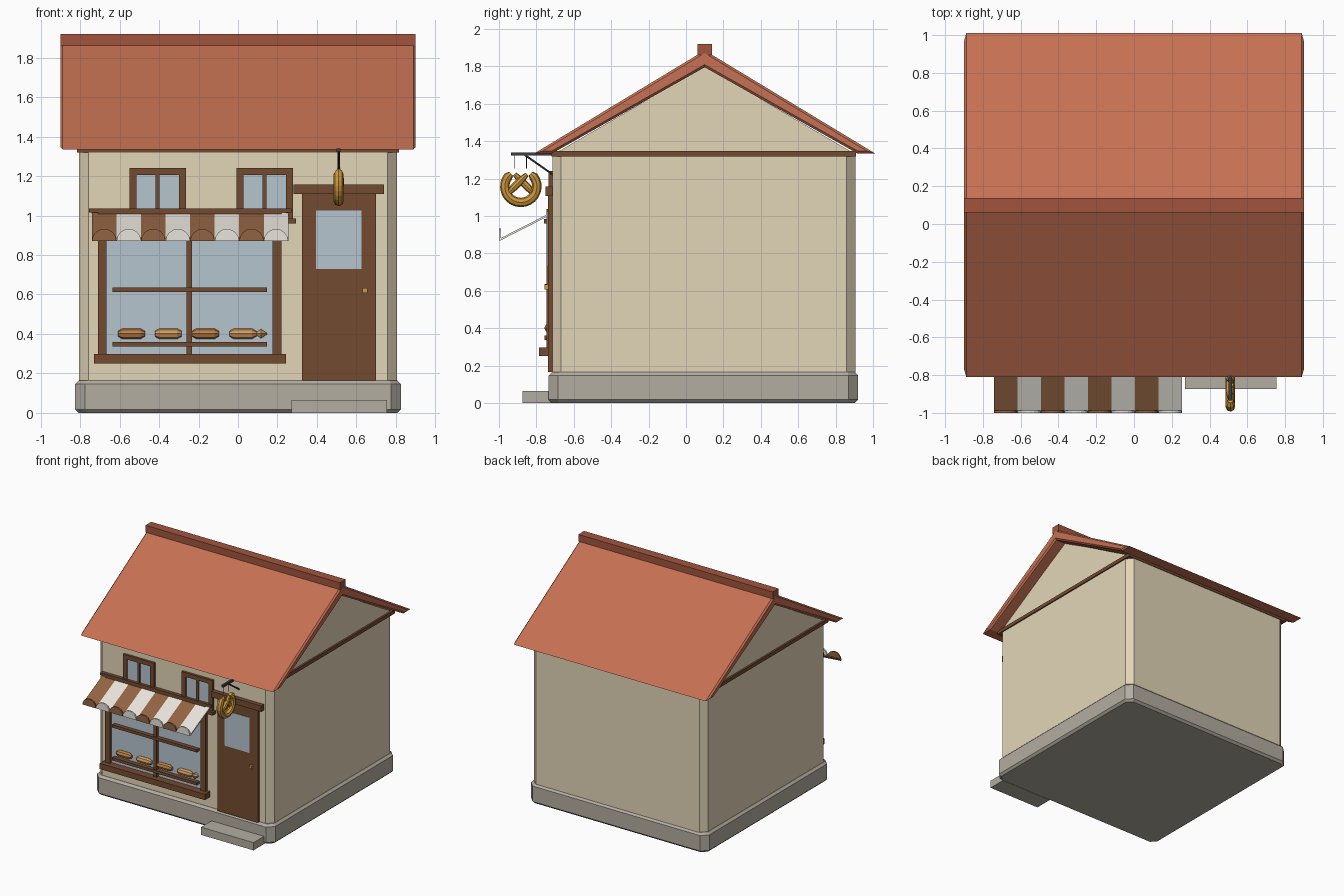
import bpy, bmesh, math
from mathutils import Vector

if "Cube" in bpy.data.objects:
    bpy.data.objects.remove(bpy.data.objects["Cube"])


def material(name, r, g, b):
    m = bpy.data.materials.new(name)
    m.diffuse_color = tuple((c / 255) ** 2.2 for c in (r, g, b)) + (1,)
    m.use_nodes = True
    m.node_tree.nodes["Principled BSDF"].inputs["Base Color"].default_value = m.diffuse_color
    return m


CREAM = material("cream_plaster", 226, 212, 182)
STONE = material("stone", 178, 172, 160)
TILE = material("roof_tile", 196, 112, 84)
RIDGE = material("ridge_tile", 160, 86, 64)
WOOD = material("wood", 115, 76, 52)
STRIPE = material("awning_brown", 145, 100, 68)
WHITE = material("awning_white", 232, 228, 220)
GLASS = material("glass", 180, 196, 206)
IRON = material("iron", 62, 62, 68)
GOLD = material("golden_crust", 205, 150, 62)
CRUST = material("bread_dark", 190, 128, 72)
LOAF = material("bread_light", 212, 156, 96)


def finish(bm, name, mat):
    bmesh.ops.recalc_face_normals(bm, faces=bm.faces)
    me = bpy.data.meshes.new(name)
    bm.to_mesh(me)
    bm.free()
    me.materials.append(mat)
    ob = bpy.data.objects.new(name, me)
    bpy.context.collection.objects.link(ob)
    return ob


def prism(name, pts, offset, mat, bevel=0):
    """Extrude a closed 3D profile by offset; optionally bevel its end rims."""
    bm = bmesh.new()
    off = Vector(offset)
    f = bm.faces.new([bm.verts.new(p) for p in pts])
    ext = bmesh.ops.extrude_face_region(bm, geom=[f])["geom"]
    bmesh.ops.translate(bm, vec=off, verts=[v for v in ext if isinstance(v, bmesh.types.BMVert)])
    if bevel:
        d = off.normalized()
        rims = [e for e in bm.edges
                if abs((e.verts[0].co - e.verts[1].co).normalized().dot(d)) < 0.5]
        bmesh.ops.bevel(bm, geom=rims, offset=bevel, segments=1, affect='EDGES')
    return finish(bm, name, mat)


def box(name, x0, x1, y0, y1, z0, z1, mat):
    return prism(name, [(x0, y0, z0), (x1, y0, z0), (x1, y1, z0), (x0, y1, z0)], (0, 0, z1 - z0), mat)


def chamfered_block(name, x, y0, y1, z0, z1, c, mat, bevel=0):
    pts = [(-x + c, y0), (x - c, y0), (x, y0 + c), (x, y1 - c),
           (x - c, y1), (-x + c, y1), (-x, y1 - c), (-x, y0 + c)]
    return prism(name, [(a, b, z0) for a, b in pts], (0, 0, z1 - z0), mat, bevel)


def tube(name, path, r, sides, mat):
    """Capped round tube along a path lying in a plane of constant x."""
    bm = bmesh.new()
    path = [Vector(p) for p in path]
    side = Vector((1, 0, 0))
    rings = []
    for i, p in enumerate(path):
        t = (path[min(i + 1, len(path) - 1)] - path[max(i - 1, 0)]).normalized()
        up = side.cross(t)
        k = 0.6 if i in (0, len(path) - 1) else 1
        rings.append([bm.verts.new(p + k * r * (math.cos(a) * side + math.sin(a) * up))
                      for a in (2 * math.pi * j / sides for j in range(sides))])
    for a, b in zip(rings, rings[1:]):
        for j in range(sides):
            bm.faces.new((a[j], a[j - 1], b[j - 1], b[j]))
    bm.faces.new(rings[0])
    bm.faces.new(rings[-1])
    return finish(bm, name, mat)


def lathe_x(name, cx, cy, cz, profile, mat, sides=8):
    """Solid turned around the x axis from (x, radius) pairs."""
    bm = bmesh.new()
    rings = [[bm.verts.new((cx + x, cy + r * math.cos(a), cz + r * math.sin(a)))
              for a in (2 * math.pi * j / sides for j in range(sides))] for x, r in profile]
    for a, b in zip(rings, rings[1:]):
        for j in range(sides):
            bm.faces.new((a[j], a[j - 1], b[j - 1], b[j]))
    bm.faces.new(rings[0])
    bm.faces.new(rings[-1])
    return finish(bm, name, mat)


# Building body
chamfered_block("foundation", 0.825, -0.735, 0.92, 0, 0.165, 0.05, STONE, 0.018)
chamfered_block("walls", 0.805, -0.715, 0.905, 0.16, 1.33, 0.048, CREAM)
box("eave_board", -0.815, 0.815, -0.72, 0.91, 1.318, 1.348, WOOD)
prism("gables", [(-0.8, -0.69, 1.34), (-0.8, 0.1, 1.80), (-0.8, 0.89, 1.34)], (1.6, 0, 0), CREAM)
box("door_step", 0.27, 0.755, -0.873, -0.72, 0, 0.065, STONE)

# Roof
prism("roof", [(-0.9, y, z) for y, z in ((-0.81, 1.335), (0.1, 1.885), (1.01, 1.335),
      (0.915, 1.335), (0.1, 1.795), (-0.715, 1.335))], (1.8, 0, 0), TILE, 0.012)
box("ridge_cap", -0.9, 0.9, 0.062, 0.138, 1.86, 1.92, RIDGE)

# Door
box("door", 0.325, 0.7, -0.738, -0.70, 0.165, 1.12, WOOD)
box("door_header", 0.28, 0.74, -0.752, -0.70, 1.108, 1.158, WOOD)
box("door_glass", 0.395, 0.625, -0.742, -0.71, 0.73, 1.025, GLASS)
box("door_knob", 0.632, 0.657, -0.757, -0.73, 0.608, 0.633, GOLD)

# Shop window
box("shop_glass", -0.67, 0.18, -0.722, -0.70, 0.29, 1.02, GLASS)
for n, x0, x1 in (("left_post", -0.71, -0.665), ("right_post", 0.175, 0.22), ("mullion", -0.26, -0.232)):
    box("shop_" + n, x0, x1, -0.745, -0.70, 0.28, 1.02, WOOD)
box("shop_head", -0.71, 0.22, -0.745, -0.70, 0.975, 1.02, WOOD)
box("shop_sill", -0.73, 0.243, -0.785, -0.70, 0.25, 0.298, WOOD)
box("awning_rail", -0.755, 0.27, -0.745, -0.70, 1.015, 1.036, WOOD)
for z in (0.337, 0.612):
    box("display_shelf", -0.635, 0.147, -0.757, -0.71, z, z + 0.023, WOOD)

# Bread on the lower shelf
for i, x in enumerate((-0.54, -0.353, -0.165, 0.025)):
    lathe_x("loaf", x, -0.73, 0.401,
            [(-0.068, 0.014), (-0.045, 0.027), (0.045, 0.027), (0.068, 0.014)], LOAF if i % 2 else CRUST)
lathe_x("bun", 0.117, -0.73, 0.401, [(-0.03, 0.003), (0, 0.027), (0.03, 0.003)], LOAF, 6)

# Upper windows
for cx in (-0.407, 0.135):
    box("upper_glass", cx - 0.12, cx + 0.12, -0.722, -0.70, 0.98, 1.22, GLASS)
    for x in (cx - 0.143, cx + 0.108):
        box("upper_jamb", x, x + 0.035, -0.735, -0.70, 0.975, 1.24, WOOD)
    box("upper_mullion", cx - 0.01, cx + 0.01, -0.732, -0.70, 0.975, 1.22, WOOD)
    box("upper_head", cx - 0.143, cx + 0.143, -0.735, -0.70, 1.205, 1.24, WOOD)
    box("upper_sill", cx - 0.16, cx + 0.16, -0.758, -0.70, 0.96, 0.985, WOOD)

# Striped awning with scalloped front edge
W = 0.995 / 8
for i in range(8):
    x = -0.74 + i * W
    mat = WHITE if i % 2 else STRIPE
    prism("awning_stripe", [(x, -0.715, 1.022), (x, -0.99, 0.882), (x, -0.99, 0.87), (x, -0.715, 1.01)],
          (W, 0, 0), mat)
    arc = [(x + W / 2 + W / 2 * math.cos(a), -1.0, 0.87 + W / 2 * math.sin(a))
           for a in (math.pi * k / 8 for k in range(9))]
    prism("awning_scallop", arc, (0, 0.012, 0), mat)

# Hanging pretzel sign on an iron bracket
SX, SY, SZ = 0.51, -0.883, 1.17
box("sign_bar", SX - 0.01, SX + 0.01, -0.935, -0.70, 1.322, 1.34, IRON)
tube("sign_strut", [(SX, -0.86, 1.325), (SX, -0.71, 1.22)], 0.01, 6, IRON)
for y in (-0.915, -0.853):
    tube("sign_hanger", [(SX, y, 1.33), (SX, y, 1.255)], 0.004, 6, IRON)
ring = [math.radians(90 + 38 + 284 * k / 20) for k in range(21)]
tube("pretzel_loop", [(SX, SY + 0.086 * math.cos(a), SZ - 0.012 + 0.086 * math.sin(a)) for a in ring],
     0.025, 8, GOLD)
for s in (-1, 1):
    tube("pretzel_strand", [(SX + s * 0.006, SY + s * y, SZ + z)
         for y, z in ((-0.066, -0.05), (-0.04, -0.02), (0, 0.02), (0.033, 0.053))], 0.02, 8, GOLD)
